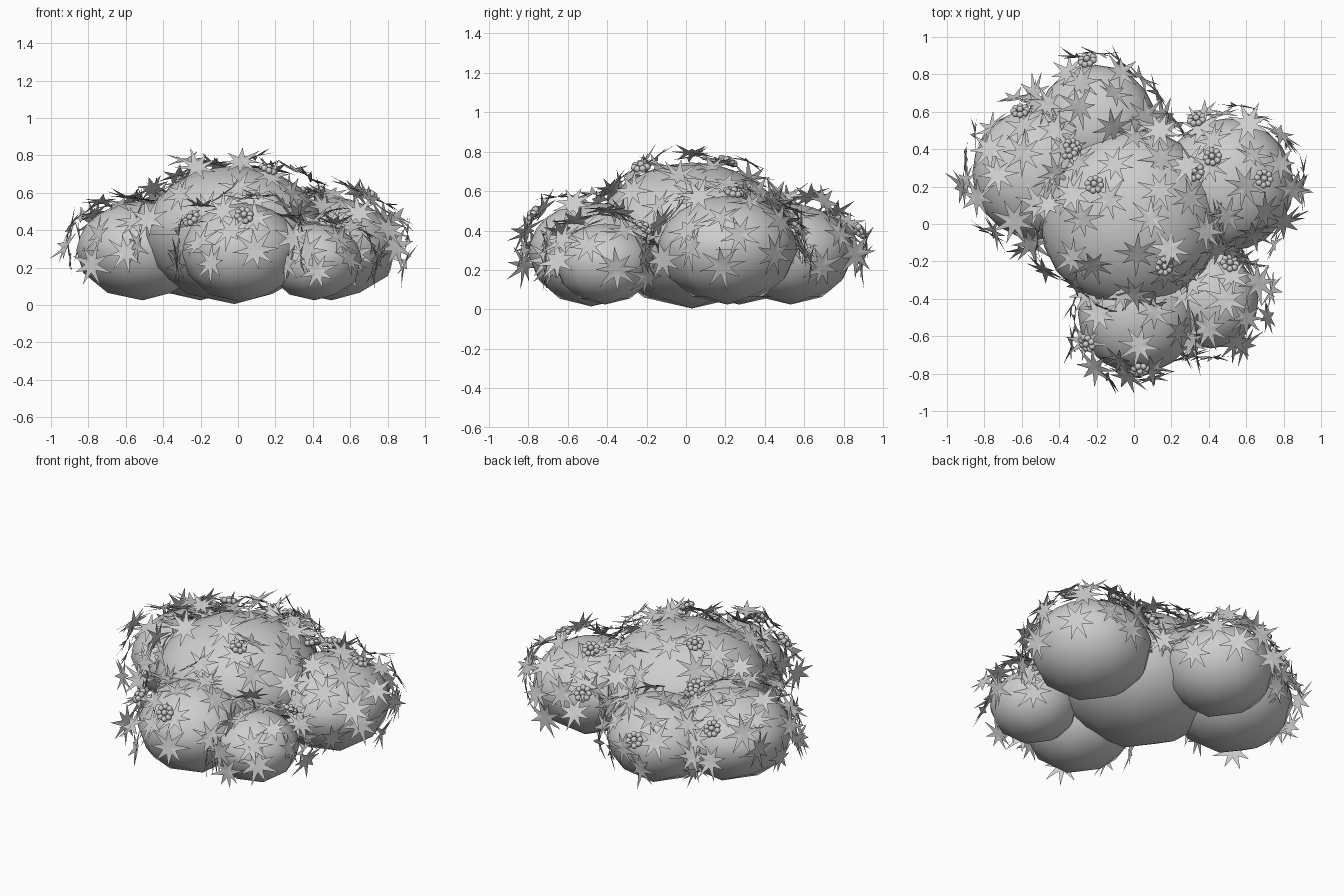
import bpy, bmesh, math, random
from mathutils import Vector, Matrix, Euler

random.seed(11)
cube = bpy.data.objects.get("Cube")
if cube:
    bpy.data.objects.remove(cube, do_unlink=True)

SHADE = (0.62, 0.62, 0.62, 1)
grey = bpy.data.materials.new("plain grey")
grey.use_nodes = True
grey.diffuse_color = SHADE
grey.node_tree.nodes["Principled BSDF"].inputs["Base Color"].default_value = SHADE

# Flattened foliage mounds: name, centre, horizontal radius, half height
MOUNDS = [
    ("main_mound", Vector((-0.02, 0.03, 0.375)), 0.485, 0.37),
    ("left_mound", Vector((0.50, 0.21, 0.30)), 0.355, 0.275),
    ("right_mound", Vector((-0.51, 0.27, 0.29)), 0.355, 0.265),
    ("front_mound", Vector((0.02, -0.48, 0.28)), 0.32, 0.265),
    ("front_left_mound", Vector((0.41, -0.41, 0.23)), 0.255, 0.205),
    ("back_mound", Vector((-0.20, 0.53, 0.28)), 0.32, 0.255),
]


def finish(name, bm):
    mesh = bpy.data.meshes.new(name)
    bm.to_mesh(mesh)
    bm.free()
    mesh.materials.append(grey)
    for poly in mesh.polygons:
        poly.use_smooth = True
    obj = bpy.data.objects.new(name, mesh)
    bpy.context.scene.collection.objects.link(obj)


def add_mound(name, centre, radius, height):
    """Sphere that is finer on top and coarser underneath."""
    bm = bmesh.new()
    bmesh.ops.create_icosphere(bm, subdivisions=2, radius=1)
    upper = [e for e in bm.edges if all(v.co.z > -0.3 for v in e.verts)]
    bmesh.ops.subdivide_edges(bm, edges=upper, cuts=1, use_grid_fill=True)
    for v in bm.verts:
        v.co.normalize()
        v.co = centre + Vector((v.co.x * radius, v.co.y * radius, v.co.z * height))
    finish(name, bm)


def add_star(bm, frame, size, points=8):
    """Star-shaped leaf with slender, unevenly bent tips."""
    hub = bm.verts.new(frame @ Vector((0, 0, 0)))
    rim = []
    for i in range(points * 2):
        a = math.pi * i / points
        tip = i % 2 == 0
        r = size * (random.uniform(0.85, 1.15) if tip else 0.36)
        bend = random.uniform(-0.025, 0.03) if tip else 0
        rim.append(bm.verts.new(frame @ Vector((r * math.cos(a), r * math.sin(a), bend))))
    for i, v in enumerate(rim):
        bm.faces.new((hub, v, rim[(i + 1) % len(rim)]))


def add_blossom(bm, frame):
    """Flat cluster of tiny buds."""
    spots = [Vector((0, 0, 0.01))]
    for i in range(8):
        a = math.tau * i / 8
        spots.append(Vector((0.036 * math.cos(a), 0.036 * math.sin(a), 0)))
    for spot in spots:
        bmesh.ops.create_icosphere(bm, subdivisions=2, radius=0.018,
                                   matrix=frame @ Matrix.Translation(spot))


def buried(p, own):
    """True when a point lies well inside another mound."""
    for name, c, r, h in MOUNDS:
        d = p - c
        if name != own and Vector((d.x / r, d.y / r, d.z / h)).length < 0.96:
            return True
    return False


def surface_frame(centre, radius, height, d, lift, tilt):
    """Frame floating above a mound, facing outward and a little upward."""
    normal = Vector((d.x / radius, d.y / radius, d.z / height)).normalized()
    p = centre + Vector((d.x * radius, d.y * radius, d.z * height)) + normal * lift
    facing = normal + Vector((0, 0, 0.12))
    turn = Euler((random.uniform(-tilt, tilt), random.uniform(-tilt, tilt),
                  random.uniform(0, math.tau))).to_matrix().to_4x4()
    return Matrix.Translation(p) @ facing.to_track_quat('Z', 'Y').to_matrix().to_4x4() @ turn


# Mounds
for mound in MOUNDS:
    add_mound(*mound)

# Star leaves spread evenly over the exposed upper part of every mound
leaves = bmesh.new()
golden = math.pi * (3 - math.sqrt(5))
for name, c, r, h in MOUNDS:
    count = int(15 + 160 * r * r)
    for i in range(count):
        z = 0.99 - 1.25 * (i + 0.5) / count
        a = i * golden + random.uniform(-0.2, 0.2)
        s = math.sqrt(1 - z * z)
        frame = surface_frame(c, r, h, Vector((s * math.cos(a), s * math.sin(a), z)),
                              random.uniform(0.03, 0.08), 0.5)
        if not buried(frame.translation, name):
            add_star(leaves, frame, random.uniform(0.105, 0.125))
finish("star_leaves", leaves)

# Blossoms: mound index and horizontal direction on the mound
BLOSSOMS = [(0, -0.36, 0.34), (0, 0.34, -0.48), (0, -0.6, 0.66), (1, -0.2, 0.37),
            (1, 0.48, 0.08), (1, -0.4, 0.85), (1, -0.43, 0.17), (2, -0.24, 0.82),
            (2, 0.45, 0.35), (3, -0.72, -0.42), (3, 0.03, -0.8), (4, 0.33, 0.65),
            (5, -0.13, 0.92)]
blossoms = bmesh.new()
for index, x, y in BLOSSOMS:
    _, c, r, h = MOUNDS[index]
    d = Vector((x, y, math.sqrt(1 - x * x - y * y)))
    add_blossom(blossoms, surface_frame(c, r, h, d, 0.06, 0.2))
finish("blossoms", blossoms)
